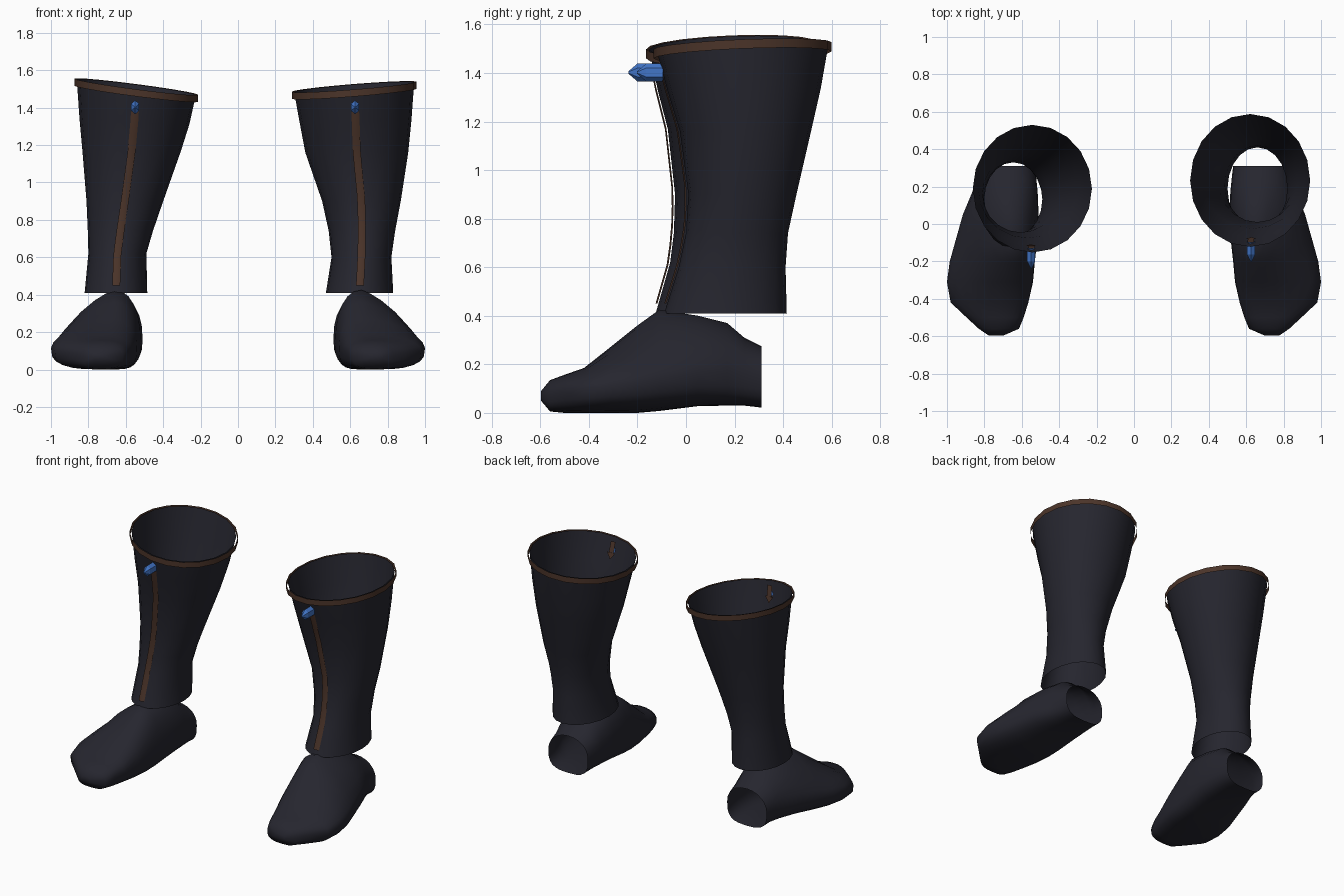
import bpy, bmesh, math
from math import sin, cos, pi

if "Cube" in bpy.data.objects:
    bpy.data.objects.remove(bpy.data.objects["Cube"])


def material(name, rgb):
    m = bpy.data.materials.new(name)
    m.diffuse_color = (*rgb, 1)
    m.use_nodes = True
    m.node_tree.nodes["Principled BSDF"].inputs["Base Color"].default_value = m.diffuse_color
    return m


LEATHER = material("dark leather", (0.019, 0.019, 0.028))
TRIM = material("brown trim", (0.07, 0.034, 0.022))
BLUE = material("blue pull", (0.055, 0.18, 0.58))


def loft(name, rings, mat, closed=True, cap_start=False, cap_end=False, angle=50):
    """Skin a list of point rings into one object."""
    bm = bmesh.new()
    rows = [[bm.verts.new(p) for p in r] for r in rings]
    n = len(rows[0])
    for a, b in zip(rows, rows[1:]):
        for i in range(n if closed else n - 1):
            j = (i + 1) % n
            bm.faces.new((a[i], a[j], b[j], b[i]))
    if cap_start:
        bm.faces.new(rows[0])
    if cap_end:
        bm.faces.new(rows[-1])
    bmesh.ops.recalc_face_normals(bm, faces=bm.faces)
    me = bpy.data.meshes.new(name)
    bm.to_mesh(me)
    bm.free()
    me.materials.append(mat)
    ob = bpy.data.objects.new(name, me)
    bpy.context.collection.objects.link(ob)
    bpy.ops.object.select_all(action='DESELECT')
    ob.select_set(True)
    bpy.context.view_layer.objects.active = ob
    bpy.ops.object.shade_smooth_by_angle(angle=math.radians(angle))
    return ob


# Shaft sections: z, x min, x max, y min, y max
RIGHT = [(.41, .47, .83, -.09, .415), (.60, .50, .82, -.03, .41),
         (.74, .485, .84, .0, .42), (.90, .45, .87, .01, .455),
         (1.16, .36, .91, -.025, .515), (1.33, .33, .928, -.075, .555),
         (1.51, .30, .942, -.122, .588)]
LEFT = [(.41, -.82, -.485, -.125, .335), (.62, -.80, -.49, -.065, .33),
        (.74, -.803, -.455, -.05, .34), (.90, -.81, -.40, -.045, .37),
        (1.17, -.832, -.305, -.075, .44), (1.33, -.848, -.26, -.115, .485),
        (1.51, -.862, -.225, -.152, .53)]

# Foot sections: y, x min, x max, z min, z max, x of crest, z of widest, outer slope
FOOT = [(.31, .53, .83, .022, .275, .68, .15, 1), (.24, .522, .84, .03, .31, .675, .16, 1),
        (.17, .515, .865, .03, .37, .67, .17, 1.1), (.05, .51, .915, .028, .40, .665, .165, 1.3),
        (-.11, .52, .96, .008, .425, .66, .14, 1.5), (-.2, .53, .985, 0, .36, .66, .125, 1.4),
        (-.31, .54, 1.0, 0, .272, .68, .115, 1.2), (-.42, .565, .98, 0, .185, .71, .10, 1),
        (-.5, .59, .895, 0, .157, .72, .09, .9), (-.56, .615, .83, .006, .135, .73, .072, .9),
        (-.597, .70, .775, .05, .09, .74, .07, 1)]
N = 20


def at(sections, z):
    """Interpolated shaft section at height z -> cx, cy, rx, ry."""
    for a, b in zip(sections, sections[1:]):
        if z <= b[0] or b is sections[-1]:
            t = (z - a[0]) / (b[0] - a[0])
            x0, x1, y0, y1 = [p + (q - p) * t for p, q in zip(a[1:], b[1:])]
            return (x0 + x1) / 2, (y0 + y1) / 2, (x1 - x0) / 2, (y1 - y0) / 2


def shaft_ring(sections, z, tilt=0, tilt_y=0, out=0, dz=0):
    cx, cy, rx, ry = at(sections, z)
    pts = []
    for i in range(N):
        a = 2 * pi * i / N
        dx, dy = (rx + out) * cos(a), (ry + out) * sin(a)
        pts.append((cx + dx, cy + dy, z + dz + tilt * dx + tilt_y * dy))
    return pts


def spow(v, p):
    return math.copysign(abs(v) ** p, v)


def foot_ring(s, side):
    y, x0, x1, z0, z1, xt, zw, slope = s
    pts = []
    for i in range(24):
        a = 2 * pi * i / 24
        c, d = cos(a), sin(a)
        if d >= -1e-6:                      # upper: sloped outside, fuller inside
            p = slope if c > 0 else .9
        else:                               # sole: squarer
            p = .65
        c, d = spow(c, p), spow(d, p)
        x = xt + c * ((x1 - xt) if c > 0 else (xt - x0))
        z = zw + d * ((z1 - zw) if d > 0 else (zw - z0))
        pts.append((side * x, y, z))
    return pts


for label, sec, side, tilt in (("right", RIGHT, 1, .08), ("left", LEFT, -1, -.13)):
    # Open foot, closed at the toe
    loft(label + "_foot", [foot_ring(s, side) for s in FOOT], LEATHER, cap_end=True, angle=60)

    # Flared shaft with tilted mouth
    rings = []
    for s in sec:
        w = max(0, (s[0] - 1.16) / .35)
        rings.append(shaft_ring(sec, s[0], tilt * w, .04 * w))
    loft(label + "_shaft", rings, LEATHER)

    # Rim band just outside the mouth
    loft(label + "_rim", [shaft_ring(sec, 1.51, tilt, .04, .012, d) for d in (-.036, .002)], TRIM)

    # Front stripe following the shaft
    def front(z, dx, off):
        cx, cy, rx, ry = at(sec, z)
        return (cx + dx, cy - ry * math.sqrt(1 - (dx / rx) ** 2) - off, z)
    zs = [.45 + .96 * i / 12 for i in range(13)]
    loft(label + "_stripe", [[front(z, -.021, .006), front(z, 0, .012), front(z, .021, .006)]
                             for z in zs], TRIM, closed=False)

    # Arrow-shaped tab inside the mouth
    tab = [(1.36, .002), (1.40, .03), (1.40, .017), (1.47, .017)]
    loft(label + "_inner_tab", [[front(z, -w, -.012), front(z, w, -.012)] for z, w in tab],
         TRIM, closed=False)

    # Faceted pull with a pointed tip
    cx, fy, _ = front(1.402, 0, 0)
    pull = [(0, 1), (-.07, 1), (-.108, .12)]
    loft(label + "_pull", [[(cx + .025 * r * sin(pi * k / 3), fy + y, 1.402 + .037 * r * cos(pi * k / 3))
                            for k in range(6)] for y, r in pull],
         BLUE, cap_start=True, cap_end=True, angle=20)
